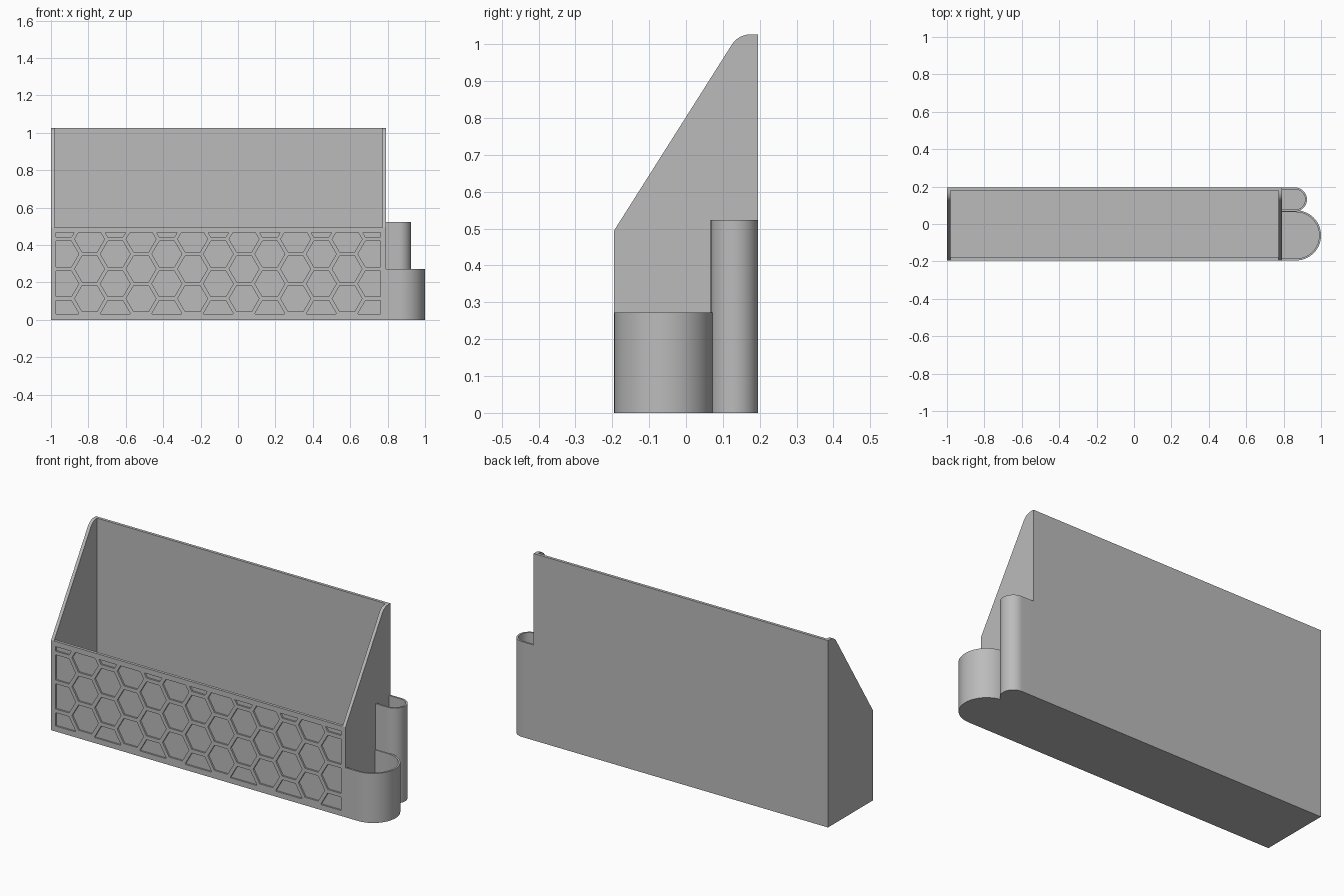
import bpy, bmesh, math
from mathutils import Vector

if "Cube" in bpy.data.objects:
    bpy.data.objects.remove(bpy.data.objects["Cube"])

grey = bpy.data.materials.new("plain grey")
grey.use_nodes = True
grey.diffuse_color = (0.5, 0.5, 0.5, 1)
grey.node_tree.nodes["Principled BSDF"].inputs["Base Color"].default_value = (0.5, 0.5, 0.5, 1)

# Main dimensions
LEFT, RIGHT, HALF_Y = -1.0, 0.79, 0.195
HEIGHT, FRONT_H, WALL, SIDE = 1.027, 0.495, 0.016, 0.018


def finish(name, bm):
    bmesh.ops.recalc_face_normals(bm, faces=bm.faces)
    mesh = bpy.data.meshes.new(name)
    bm.to_mesh(mesh)
    bm.free()
    mesh.materials.append(grey)
    obj = bpy.data.objects.new(name, mesh)
    bpy.context.collection.objects.link(obj)
    return obj


def prism(name, outline, push):
    """Extrude a closed outline of 3D points along a vector."""
    bm = bmesh.new()
    face = bm.faces.new([bm.verts.new(p) for p in outline])
    new = bmesh.ops.extrude_face_region(bm, geom=[face])["geom"]
    bmesh.ops.translate(bm, vec=push, verts=[v for v in new if isinstance(v, bmesh.types.BMVert)])
    return finish(name, bm)


def box(name, x0, x1, y0, y1, z0, z1):
    return prism(name, [(x0, y0, z0), (x1, y0, z0), (x1, y1, z0), (x0, y1, z0)], (0, 0, z1 - z0))


def select(obj):
    bpy.ops.object.select_all(action='DESELECT')
    obj.select_set(True)
    bpy.context.view_layer.objects.active = obj


def cut(obj, cutter):
    cutter.hide_render = True
    mod = obj.modifiers.new("cut", 'BOOLEAN')
    mod.operation, mod.solver, mod.object = 'DIFFERENCE', 'EXACT', cutter
    select(obj)
    bpy.ops.object.modifier_apply(modifier=mod.name)
    bpy.data.objects.remove(cutter)


def smooth(obj):
    select(obj)
    bpy.ops.object.shade_smooth_by_angle(angle=math.radians(30))


# Tray: side profile with sloped shoulder and rounded top, hollowed out
radius, arc_y = 0.06, 0.175
profile = [(HALF_Y, 0), (-HALF_Y, 0), (-HALF_Y, FRONT_H)]
for i in range(13):
    a = math.radians(147 - 57 * i / 12)
    profile.append((arc_y + radius * math.cos(a), HEIGHT - radius + radius * math.sin(a)))
profile.append((HALF_Y, HEIGHT))
tray = prism("tray", [(LEFT, y, z) for y, z in profile], (RIGHT - LEFT, 0, 0))
cut(tray, box("hollow", LEFT + SIDE, RIGHT - SIDE, WALL - HALF_Y, HALF_Y - WALL, WALL, 2))
cut(tray, box("front_opening", LEFT + SIDE, RIGHT - SIDE, -1, 0, FRONT_H, 2))


# Honeycomb pockets in the front, clipped to a rectangular border
def honeycomb():
    bm = bmesh.new()
    row, hex_r, depth = 0.159, 0.08, 0.009
    col = row * math.sqrt(3) / 2
    mid = (LEFT + RIGHT) / 2
    for c in range(-6, 7):
        for r in range(4):
            x, z = mid + c * col, 0.034 + row * (r + 0.5 * (c % 2))
            if z > 0.52:
                continue
            bm.faces.new([bm.verts.new((x + hex_r * math.cos(k * math.pi / 3), -HALF_Y - 0.02,
                                        z + hex_r * math.sin(k * math.pi / 3))) for k in range(6)])
    for co, no in (((LEFT + 0.027, 0, 0), (-1, 0, 0)), ((RIGHT - 0.027, 0, 0), (1, 0, 0)),
                   ((0, 0, 0.03), (0, 0, -1)), ((0, 0, 0.466), (0, 0, 1))):
        bmesh.ops.bisect_plane(bm, geom=bm.verts[:] + bm.edges[:] + bm.faces[:],
                               plane_co=co, plane_no=no, clear_outer=True)
    new = bmesh.ops.extrude_face_region(bm, geom=bm.faces[:])["geom"]
    bmesh.ops.translate(bm, vec=(0, 0.02 + depth, 0),
                        verts=[v for v in new if isinstance(v, bmesh.types.BMVert)])
    return finish("honeycomb_cutter", bm)


cut(tray, honeycomb())
smooth(tray)


# Round-ended cups on the side wall
def u_shape(x0, cx, cy, r, z):
    arc = [math.pi * (i / 32 - 0.5) for i in range(33)]
    return [(x0, cy - r, z)] + [(cx + r * math.cos(a), cy + r * math.sin(a), z) for a in arc] + [(x0, cy + r, z)]


def cup(name, y0, y1, reach, height, wall=0.01):
    r, cy = (y1 - y0) / 2, (y0 + y1) / 2
    cx = reach - r
    body = prism(name, u_shape(RIGHT, cx, cy, r, 0), (0, 0, height))
    cut(body, prism("cup_hollow", u_shape(RIGHT - 0.01, cx, cy, r - wall, WALL), (0, 0, height)))
    smooth(body)


cup("large_cup", -HALF_Y, 0.073, 1.0, 0.272)
cup("small_cup", 0.067, HALF_Y, 0.925, 0.524)
